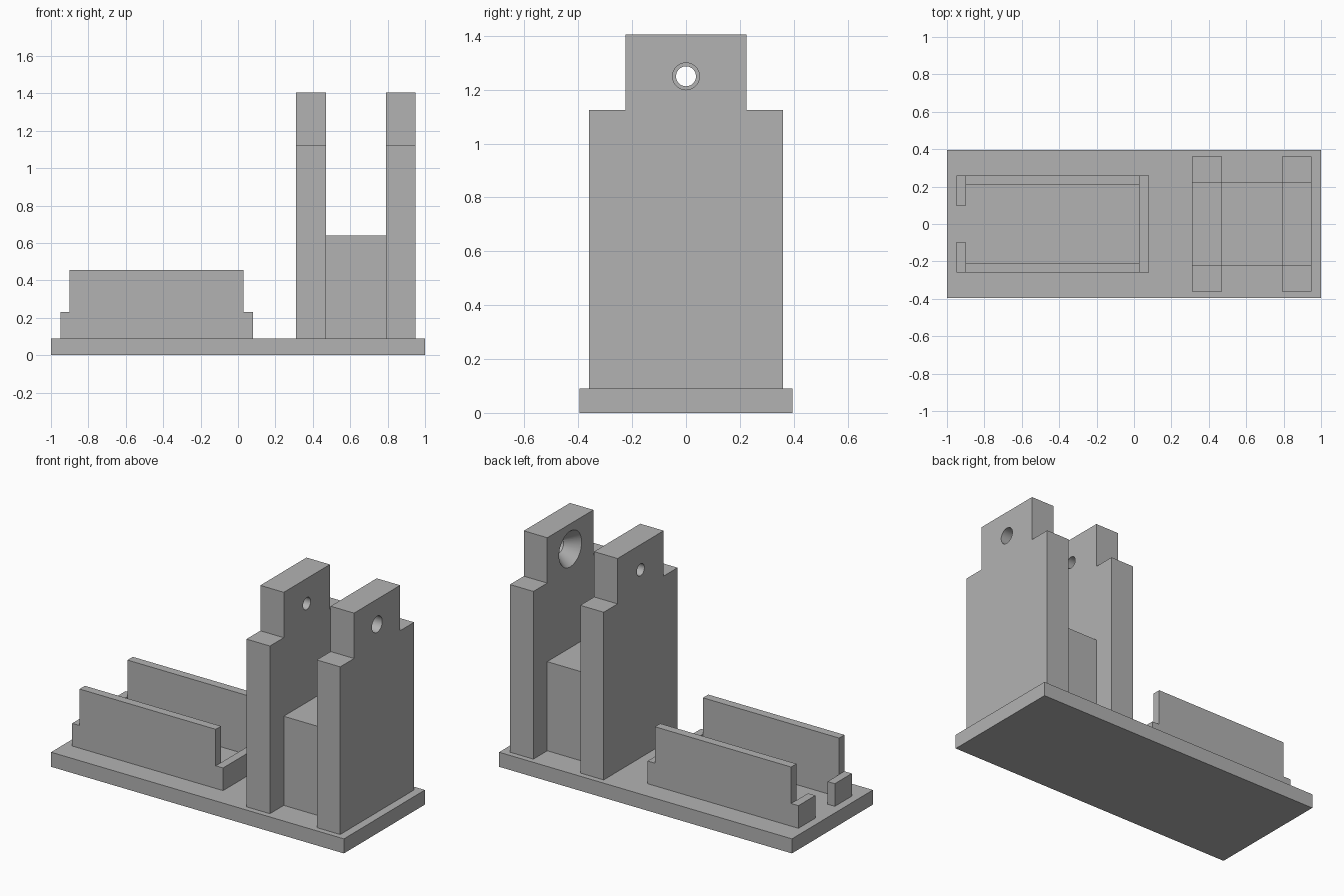
import bpy
import bmesh
import math
from mathutils import Matrix, Vector

default = bpy.data.objects.get("Cube")
if default:
    bpy.data.objects.remove(default, do_unlink=True)

# Single plain grey
grey = bpy.data.materials.new("plain_grey")
grey.use_nodes = True
colour = (0.45, 0.45, 0.45, 1)
grey.diffuse_color = colour
grey.node_tree.nodes["Principled BSDF"].inputs["Base Color"].default_value = colour


def finish(name, bm):
    bmesh.ops.recalc_face_normals(bm, faces=bm.faces)
    mesh = bpy.data.meshes.new(name)
    bm.to_mesh(mesh)
    bm.free()
    mesh.materials.append(grey)
    obj = bpy.data.objects.new(name, mesh)
    bpy.context.collection.objects.link(obj)
    return obj


def prism(name, points, push):
    """Extrude a closed outline of 3D points along a vector."""
    bm = bmesh.new()
    face = bm.faces.new([bm.verts.new(p) for p in points])
    ext = bmesh.ops.extrude_face_region(bm, geom=[face])
    verts = [g for g in ext["geom"] if isinstance(g, bmesh.types.BMVert)]
    bmesh.ops.translate(bm, verts=verts, vec=Vector(push))
    return finish(name, bm)


def box(name, x0, x1, y0, y1, z0, z1):
    outline = [(x0, y0, z0), (x1, y0, z0), (x1, y1, z0), (x0, y1, z0)]
    return prism(name, outline, (0, 0, z1 - z0))


def bore(obj, x0, x1, r0, r1, z):
    """Cut a round or tapered hole along x."""
    bm = bmesh.new()
    place = Matrix.Translation(((x0 + x1) / 2, 0, z)) @ Matrix.Rotation(math.pi / 2, 4, "Y")
    bmesh.ops.create_cone(bm, cap_ends=True, segments=48, radius1=r0, radius2=r1,
                          depth=x1 - x0, matrix=place)
    cutter = finish("hole_cutter", bm)
    cutter.hide_render = True
    mod = obj.modifiers.new("hole", "BOOLEAN")
    mod.operation = "DIFFERENCE"
    mod.solver = "EXACT"
    mod.object = cutter
    bpy.ops.object.select_all(action="DESELECT")
    bpy.context.view_layer.objects.active = obj
    obj.select_set(True)
    bpy.ops.object.modifier_apply(modifier=mod.name)
    bpy.data.objects.remove(cutter, do_unlink=True)


BASE = 0.09
RIM = 0.23
AXLE = 1.25

# Base plate
box("base_plate", -1, 1, -0.395, 0.395, 0, BASE)

# Two shouldered uprights
half = [(0.36, BASE), (0.36, 1.125), (0.225, 1.125), (0.225, 1.405)]
outline = half + [(-y, z) for y, z in reversed(half)]


def upright(name, x0, x1):
    return prism(name, [(x0, y, z) for y, z in outline], (x1 - x0, 0, 0))


inner = upright("inner_upright", 0.31, 0.47)
outer = upright("outer_upright", 0.79, 0.95)

# Straight small hole inside, countersunk larger hole outside
bore(inner, 0.25, 0.55, 0.037, 0.037, AXLE)
bore(outer, 0.75, 1.0, 0.05, 0.05, AXLE)
# The taper overshoots the face slightly so the cut is clean
bore(outer, 0.78, 0.87, 0.1175, 0.05, AXLE)
for obj in (inner, outer):
    bpy.ops.object.select_all(action="DESELECT")
    bpy.context.view_layer.objects.active = obj
    obj.select_set(True)
    bpy.ops.object.shade_smooth_by_angle(angle=math.radians(25))

# Spacer block between the uprights
box("spacer_block", 0.47, 0.79, -0.225, 0.225, BASE, 0.64)

# Open tray: stepped side walls, end wall and two short lips
wall = [(-0.95, BASE), (0.08, BASE), (0.08, RIM), (0.03, RIM),
        (0.03, 0.455), (-0.9, 0.455), (-0.9, RIM), (-0.95, RIM)]
for side, s in (("left", 1), ("right", -1)):
    back = "back" if s > 0 else "front"
    prism("tray_wall_" + back, [(x, s * 0.26, z) for x, z in wall], (0, -s * 0.052, 0))
    ys = sorted((s * 0.095, s * 0.208))
    box("tray_lip_" + back, -0.95, -0.9, ys[0], ys[1], BASE, RIM)
box("tray_end_wall", 0.03, 0.08, -0.208, 0.208, BASE, RIM)
